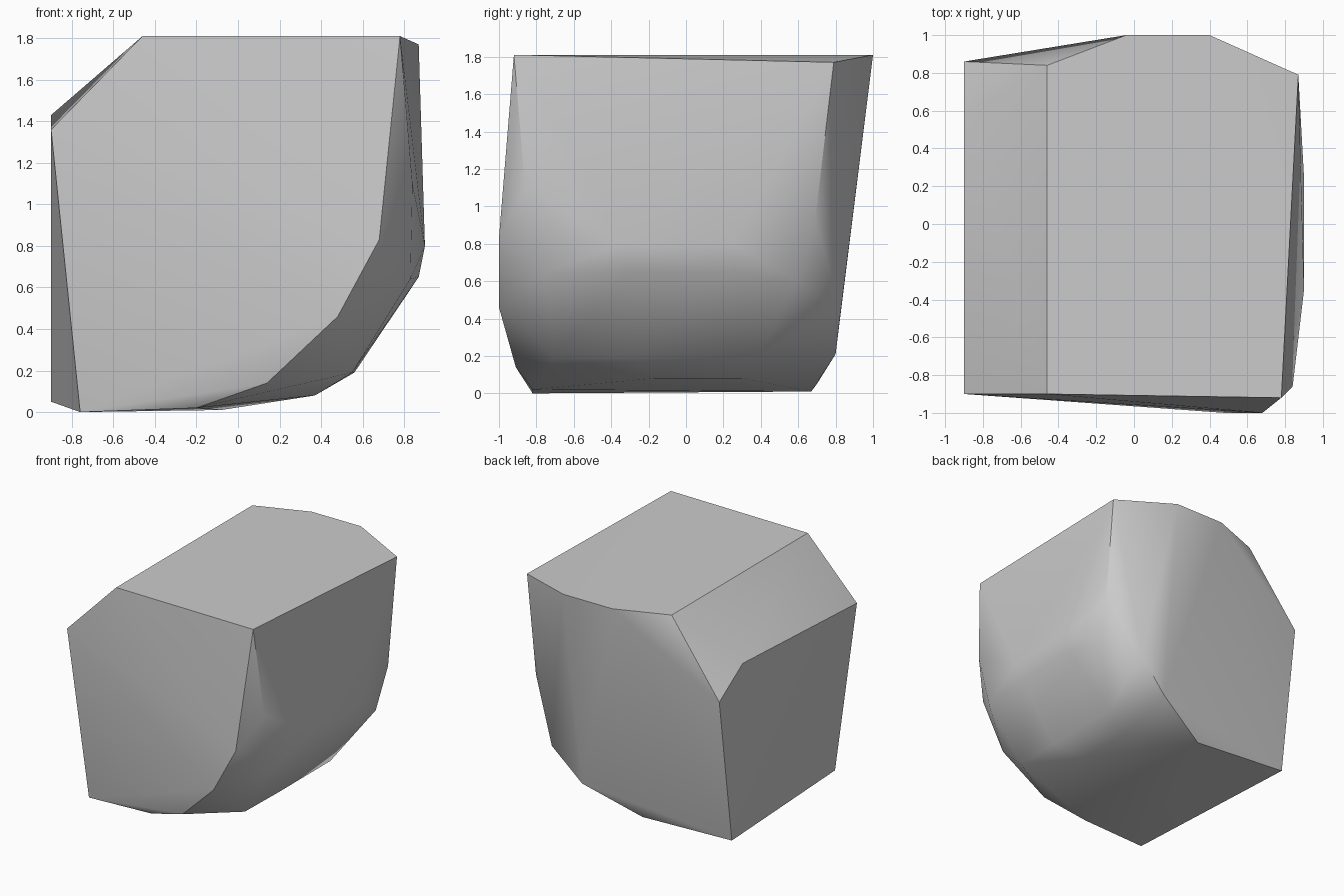
import bpy
import bmesh
from math import radians

# Remove the default cube only
default_cube = bpy.data.objects.get("Cube")
if default_cube:
    bpy.data.objects.remove(default_cube, do_unlink=True)


def make_material(name, grey):
    """Plain matt grey material."""
    material = bpy.data.materials.new(name)
    material.use_nodes = True
    colour = (grey, grey, grey, 1.0)
    material.diffuse_color = colour
    shader = material.node_tree.nodes["Principled BSDF"]
    shader.inputs["Base Color"].default_value = colour
    shader.inputs["Roughness"].default_value = 0.9
    return material


def make_hull(name, corner_groups, material, sharp_angle):
    """Wrap a convex solid around all corners and shade it by angle."""
    bm = bmesh.new()
    for corners in corner_groups:
        for corner in corners:
            bm.verts.new(corner)
    hull = bmesh.ops.convex_hull(bm, input=bm.verts[:])
    unused = set(hull["geom_interior"]) | set(hull["geom_unused"])
    loose = [item for item in unused if isinstance(item, bmesh.types.BMVert)]
    bmesh.ops.delete(bm, geom=loose, context="VERTS")
    bmesh.ops.recalc_face_normals(bm, faces=bm.faces[:])

    mesh = bpy.data.meshes.new(name)
    bm.to_mesh(mesh)
    bm.free()
    mesh.materials.append(material)
    solid = bpy.data.objects.new(name, mesh)
    bpy.context.collection.objects.link(solid)

    bpy.ops.object.select_all(action="DESELECT")
    solid.select_set(True)
    bpy.context.view_layer.objects.active = solid
    bpy.ops.object.shade_smooth_by_angle(angle=sharp_angle)
    return solid


# Flat top, cut at the back corners
top = [(-.46, -.9, 1.81), (.78, -.92, 1.81), (.87, .79, 1.77),
       (.4, 1, 1.81), (-.04, 1, 1.81), (-.46, .84, 1.81)]

# Flat side below the sloping upper cut
flat_side = [(-.9, -.9, 1.36), (-.9, .56, 1.43), (-.9, .86, 1.23),
             (-.9, .7, .05), (-.76, -.82, 0)]

# Curved lower edge of the front, with the narrow bevel beside it
front_curve = [(.68, -1, .83), (.48, -1, .46), (.14, -.91, .14), (-.2, -.82, .02)]
front_bevel = [(.84, -.86, 1.1), (.83, -.75, .64), (.55, -.7, .19)]

# Curved lower edge of the back
back_curve = [(.86, .69, .92), (.82, .59, .59), (.62, .83, .46),
              (.37, .8, .21), (-.08, .67, .01)]

# Rounded belly: pairs of corners running down and under the side
belly = []
for x, z, front_y, back_y in [(.9, .8, -.35, .25), (.87, .65, -.3, .25),
                              (.56, .19, -.3, .38), (.37, .08, -.17, .3)]:
    belly += [(x, front_y, z), (x, back_y, z)]

stone_grey = make_material("stone grey", 0.6)
make_hull("stone_block",
          [top, flat_side, front_curve, front_bevel, back_curve, belly],
          stone_grey, radians(30))
